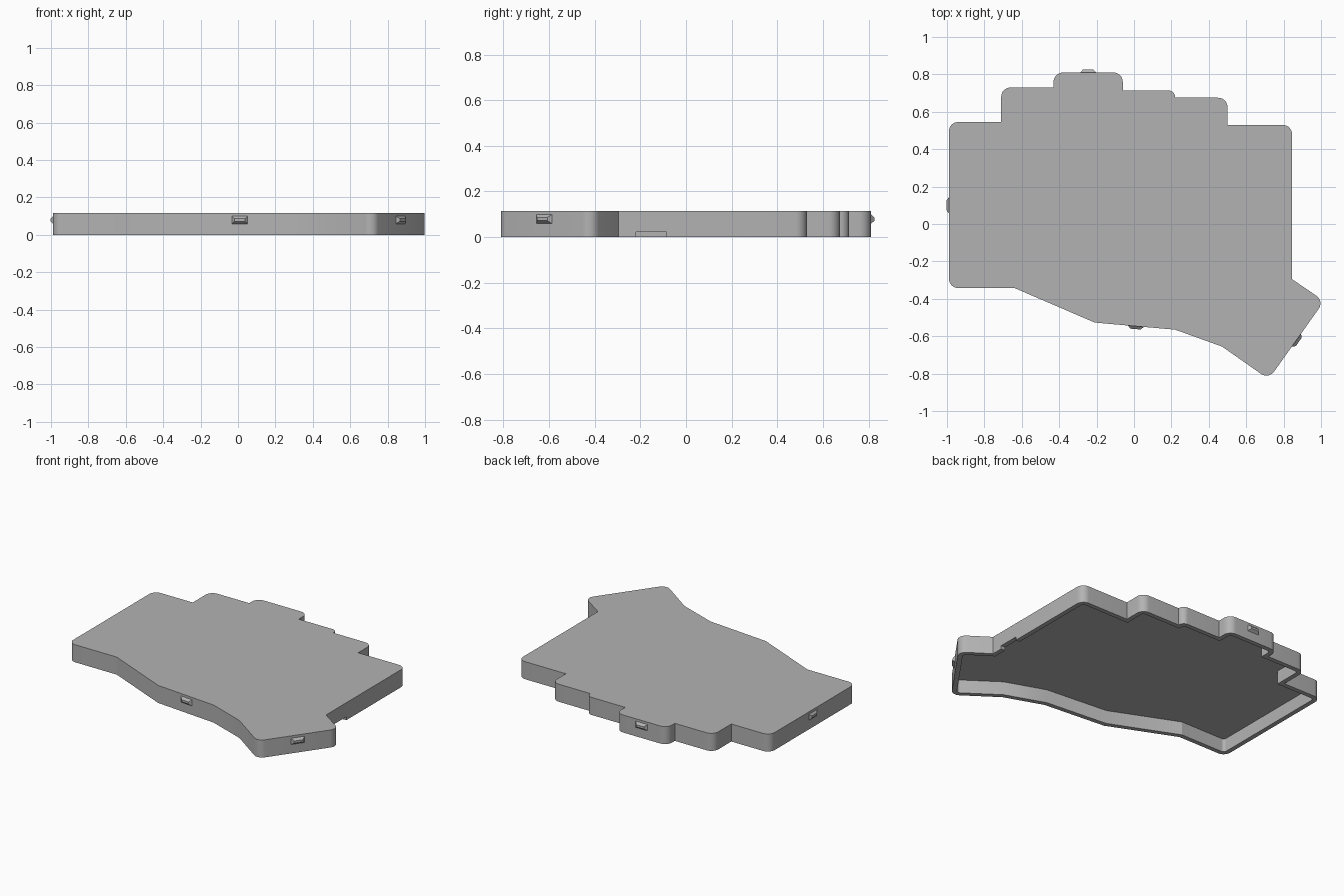
import bpy
import bmesh
import math
from mathutils import Vector

HEIGHT, TOP_THICK, WALL = 0.115, 0.027, 0.03

if "Cube" in bpy.data.objects:
    bpy.data.objects.remove(bpy.data.objects["Cube"])

grey = bpy.data.materials.new("case grey")
grey.use_nodes = True
colour = (0.45, 0.45, 0.45, 1)
grey.diffuse_color = colour
grey.node_tree.nodes["Principled BSDF"].inputs["Base Color"].default_value = colour

# Counter-clockwise outline of the stepped case with its angled thumb corner
OUTLINE = [Vector(p) for p in (
    (-0.99, -0.342), (-0.64, -0.342), (-0.21, -0.527), (0.22, -0.565),
    (0.47, -0.655), (0.72, -0.83), (1.017, -0.412), (0.845, -0.295),
    (0.845, 0.53), (0.5, 0.53), (0.5, 0.675), (0.22, 0.675),
    (0.22, 0.715), (-0.06, 0.715), (-0.06, 0.81), (-0.43, 0.81),
    (-0.43, 0.73), (-0.71, 0.73), (-0.71, 0.545), (-0.99, 0.545))]


def corners(points):
    """Yield each point with its incoming and outgoing edge."""
    for i, p in enumerate(points):
        yield p, p - points[i - 1], points[(i + 1) % len(points)] - p


def inset(points, d):
    """Move every edge inwards by d, with mitred corners."""
    result = []
    for p, a, b in corners(points):
        n1 = Vector((-a.y, a.x)).normalized()
        n2 = Vector((-b.y, b.x)).normalized()
        result.append(p + (n1 + n2) * d / (1 + n1.dot(n2)))
    return result


def fillet(points, radius, steps=8):
    """Round the strongly convex corners."""
    result = []
    for p, a, b in corners(points):
        turn = math.atan2(a.cross(b), a.dot(b))
        if turn < math.radians(45):
            result.append(p)
            continue
        r = min(radius, a.length * 0.95, b.length * 0.95)
        u = a.normalized()
        normal = Vector((-u.y, u.x))
        start = p - u * r * math.tan(turn / 2)
        for k in range(steps + 1):
            t = turn * k / steps
            result.append(start + u * r * math.sin(t) + normal * r * (1 - math.cos(t)))
    return result


def make_object(name, bm):
    bmesh.ops.recalc_face_normals(bm, faces=bm.faces)
    mesh = bpy.data.meshes.new(name)
    bm.to_mesh(mesh)
    bm.free()
    mesh.materials.append(grey)
    obj = bpy.data.objects.new(name, mesh)
    bpy.context.collection.objects.link(obj)
    return obj


def loft(name, rings):
    """Join equal rings of points, closing the first and last."""
    bm = bmesh.new()
    loops = [[bm.verts.new(p) for p in ring] for ring in rings]
    for low, high in zip(loops, loops[1:]):
        for i in range(len(low)):
            bm.faces.new((low[i - 1], low[i], high[i], high[i - 1]))
    bm.faces.new(loops[0])
    bm.faces.new(loops[-1])
    return make_object(name, bm)


# Hollow case, open underneath
outer = fillet(OUTLINE, 0.05)
inner = fillet(inset(OUTLINE, WALL), 0.02)
case = loft("case_shell", [
    [(p.x, p.y, z) for p in ring]
    for ring, z in ((outer, HEIGHT), (outer, 0), (inner, 0), (inner, HEIGHT - TOP_THICK))])

# Cable notch in the lower edge of the +x wall
cutter = loft("notch_cutter", [
    [(x, -0.22, -0.02), (x, -0.085, -0.02), (x, -0.085, 0.022), (x, -0.22, 0.022)]
    for x in (0.78, 0.88)])
cutter.hide_render = True
notch = case.modifiers.new("notch", 'BOOLEAN')
notch.operation = 'DIFFERENCE'
notch.solver = 'EXACT'
notch.object = cutter
bpy.context.view_layer.objects.active = case
case.select_set(True)
cutter.select_set(False)
bpy.ops.object.modifier_apply(modifier=notch.name)
bpy.data.objects.remove(cutter)
bpy.ops.object.shade_smooth_by_angle(angle=math.radians(20))


# Wedge-shaped snap clips on four walls
def clip(name, x, y, angle, reach):
    def ring(half_width, half_height, depth):
        return [(w, -depth, h) for w, h in (
            (-half_width, -half_height), (half_width, -half_height),
            (half_width, half_height), (-half_width, half_height))]
    obj = loft(name, [ring(0.046, 0.024, -0.004), ring(0.028, 0.007, reach)])
    obj.location = (x, y, 0.079)
    obj.rotation_euler.z = math.radians(angle)


clip("front_clip", 0.01, -0.546, -5, 0.016)
clip("back_clip", -0.245, 0.81, 180, 0.016)
clip("right_clip", -0.99, 0.1, -90, 0.012)
clip("thumb_clip", 0.868, -0.621, 54.6, 0.016)
